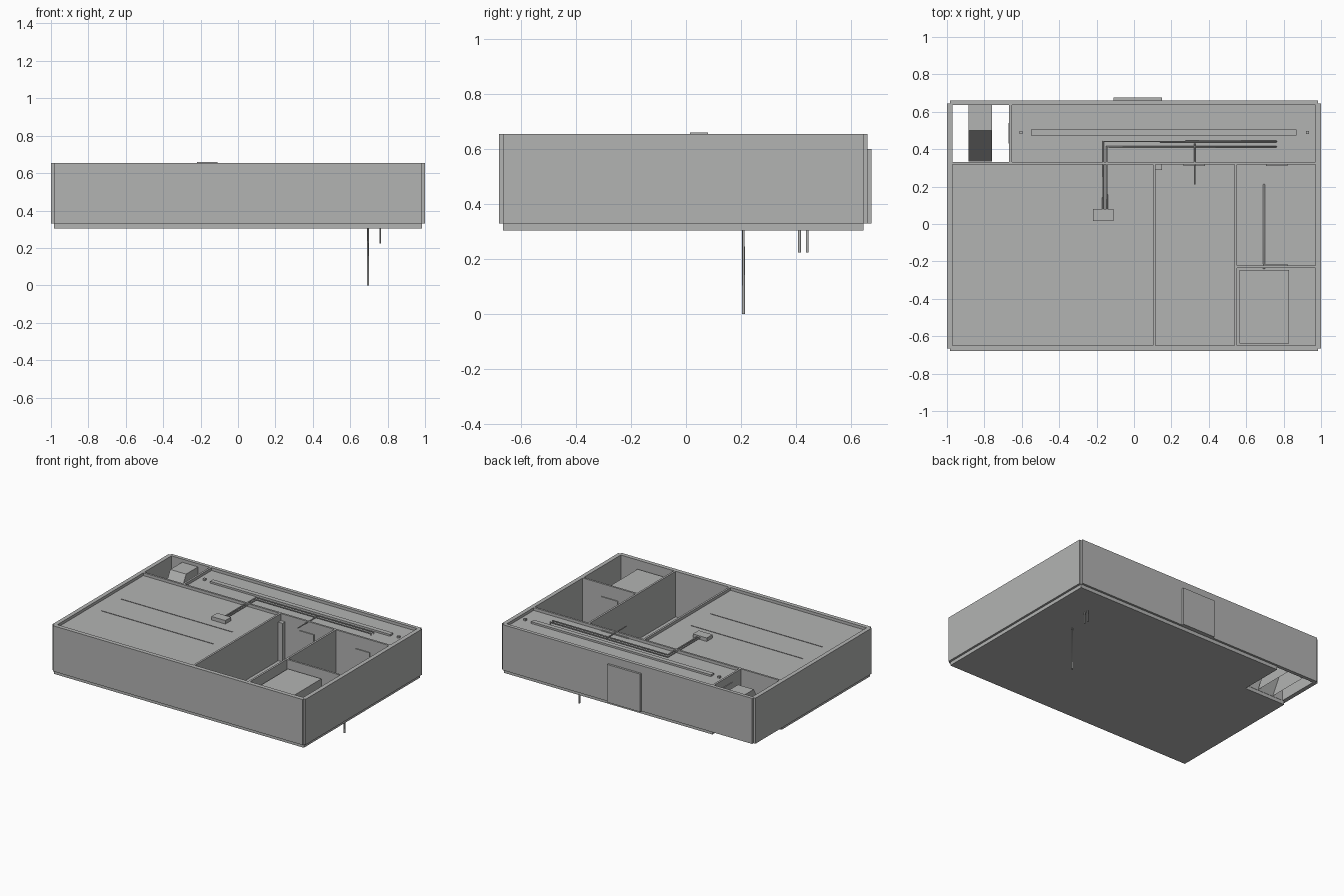
import bpy, bmesh
from mathutils import Vector

cube = bpy.data.objects.get("Cube")
if cube:
    bpy.data.objects.remove(cube, do_unlink=True)

grey = bpy.data.materials.new("plain grey")
grey.use_nodes = True
colour = (0.45, 0.455, 0.45, 1)
grey.diffuse_color = colour
grey.node_tree.nodes["Principled BSDF"].inputs["Base Color"].default_value = colour

FLOOR, TOP, CEIL = 0.33, 0.655, 0.635


def finish(name, bm):
    bmesh.ops.recalc_face_normals(bm, faces=bm.faces)
    mesh = bpy.data.meshes.new(name)
    bm.to_mesh(mesh)
    bm.free()
    mesh.materials.append(grey)
    obj = bpy.data.objects.new(name, mesh)
    bpy.context.collection.objects.link(obj)
    return obj


def box(name, x0, x1, y0, y1, z0, z1):
    bm = bmesh.new()
    bmesh.ops.create_cube(bm, size=1)
    for v in bm.verts:
        v.co = Vector(((x0 + x1) / 2 + v.co.x * (x1 - x0),
                       (y0 + y1) / 2 + v.co.y * (y1 - y0),
                       (z0 + z1) / 2 + v.co.z * (z1 - z0)))
    return finish(name, bm)


def prism(name, plan, z0, z1):
    bm = bmesh.new()
    face = bm.faces.new([bm.verts.new((x, y, z0)) for x, y in plan])
    up = bmesh.ops.extrude_face_region(bm, geom=[face])["geom"]
    bmesh.ops.translate(bm, vec=(0, 0, z1 - z0),
                        verts=[g for g in up if isinstance(g, bmesh.types.BMVert)])
    return finish(name, bm)


def pipe(name, points, radius=0.005):
    curve = bpy.data.curves.new(name, "CURVE")
    curve.dimensions = "3D"
    curve.bevel_depth = radius
    curve.bevel_resolution = 2
    curve.use_fill_caps = True
    spline = curve.splines.new("POLY")
    spline.points.add(len(points) - 1)
    for p, co in zip(spline.points, points):
        p.co = (*co, 1)
    curve.materials.append(grey)
    obj = bpy.data.objects.new(name, curve)
    bpy.context.collection.objects.link(obj)
    return obj


# Floor slab, cut away below the stairwell
prism("floor_slab", [(-0.985, -0.665), (0.985, -0.665), (0.985, 0.645),
                     (-0.66, 0.645), (-0.66, 0.33), (-0.985, 0.33)], 0.305, FLOOR)

# Outer walls, leaving notched corners
box("front_wall", -0.985, 0.985, -0.68, -0.65, FLOOR, TOP)
box("back_wall", -0.985, 0.985, 0.635, 0.66, FLOOR, TOP)
for side, s in (("left", 1), ("right", -1)):
    x0, x1 = sorted((s * 0.97, s))
    box(side + "_wall", x0, x1, -0.665, 0.645, FLOOR, TOP)

# Inner walls
for name, x0, x1, y0, y1 in (
        ("long_partition", -0.97, 0.97, 0.318, 0.332),
        ("hall_partition", 0.102, 0.116, -0.65, 0.318),
        ("bedroom_partition", 0.537, 0.551, -0.65, 0.318),
        ("cross_partition", 0.551, 0.97, -0.235, -0.221),
        ("stairwell_partition", -0.667, -0.653, 0.332, 0.635)):
    box(name, x0, x1, y0, y1, FLOOR, TOP)

# Ceilings over the big room and the rear strip
box("main_ceiling", -0.97, 0.102, -0.65, 0.318, CEIL - 0.02, CEIL)
box("rear_ceiling", -0.653, 0.97, 0.332, 0.635, CEIL - 0.02, CEIL)
for i, y in enumerate((-0.06, -0.28)):
    box(f"ceiling_seam_{i + 1}", -0.88, 0, y - 0.0015, y + 0.0015, CEIL, CEIL + 0.003)
box("light_bar", -0.55, 0.87, 0.472, 0.505, CEIL, 0.648)
for side, x in (("right", -0.605), ("left", 0.927)):
    box(side + "_ceiling_stud", x - 0.008, x + 0.008, 0.48, 0.496, CEIL, 0.648)

# Stair hood: sides, sloping front and flat top, open underneath
bm = bmesh.new()
profile = [(0.335, FLOOR), (0.50, 0.632), (0.635, 0.632), (0.635, FLOOR)]
a, b = [[bm.verts.new((x, y, z)) for y, z in profile] for x in (-0.885, -0.76)]
bm.faces.new(a)
bm.faces.new(b)
for i in range(3):
    bm.faces.new((a[i], a[i + 1], b[i + 1], b[i]))
finish("stair_hood", bm)

# Doors and panels
box("back_door", -0.11, 0.15, 0.66, 0.675, FLOOR, 0.60)
box("stairwell_door", -0.672, -0.667, 0.43, 0.54, FLOOR, 0.60)
box("rear_door_head", 0.22, 0.435, 0.332, 0.338, FLOOR, 0.64)
box("middle_room_door", 0.265, 0.38, 0.311, 0.318, FLOOR, 0.575)
box("side_room_door", 0.705, 0.82, 0.311, 0.318, FLOOR, 0.565)
box("cross_door", 0.69, 0.82, -0.221, -0.214, FLOOR, 0.565)

# Fittings inside the rooms
box("corner_column", 0.116, 0.15, 0.288, 0.318, FLOOR, 0.605)
box("raised_platform", 0.565, 0.83, -0.64, -0.245, FLOOR, 0.595)

# Ceiling unit with its pair of pipes
box("ceiling_unit", -0.22, -0.11, 0.015, 0.08, CEIL, 0.66)
PZ = 0.648
for name, x, y in (("outer_pipe", -0.165, 0.441), ("inner_pipe", -0.145, 0.413)):
    pipe(name, [(x, 0.08, PZ), (x, y, PZ), (0.76, y, PZ), (0.76, y, 0.225)])
pipe("branch_pipe", [(0.325, 0.43, PZ), (0.325, 0.21, PZ)], 0.004)

# Drain running along the floor and dropping below it
pipe("drain_pipe", [(0.695, -0.24, 0.342), (0.695, 0.209, 0.342), (0.695, 0.209, 0)], 0.006)
